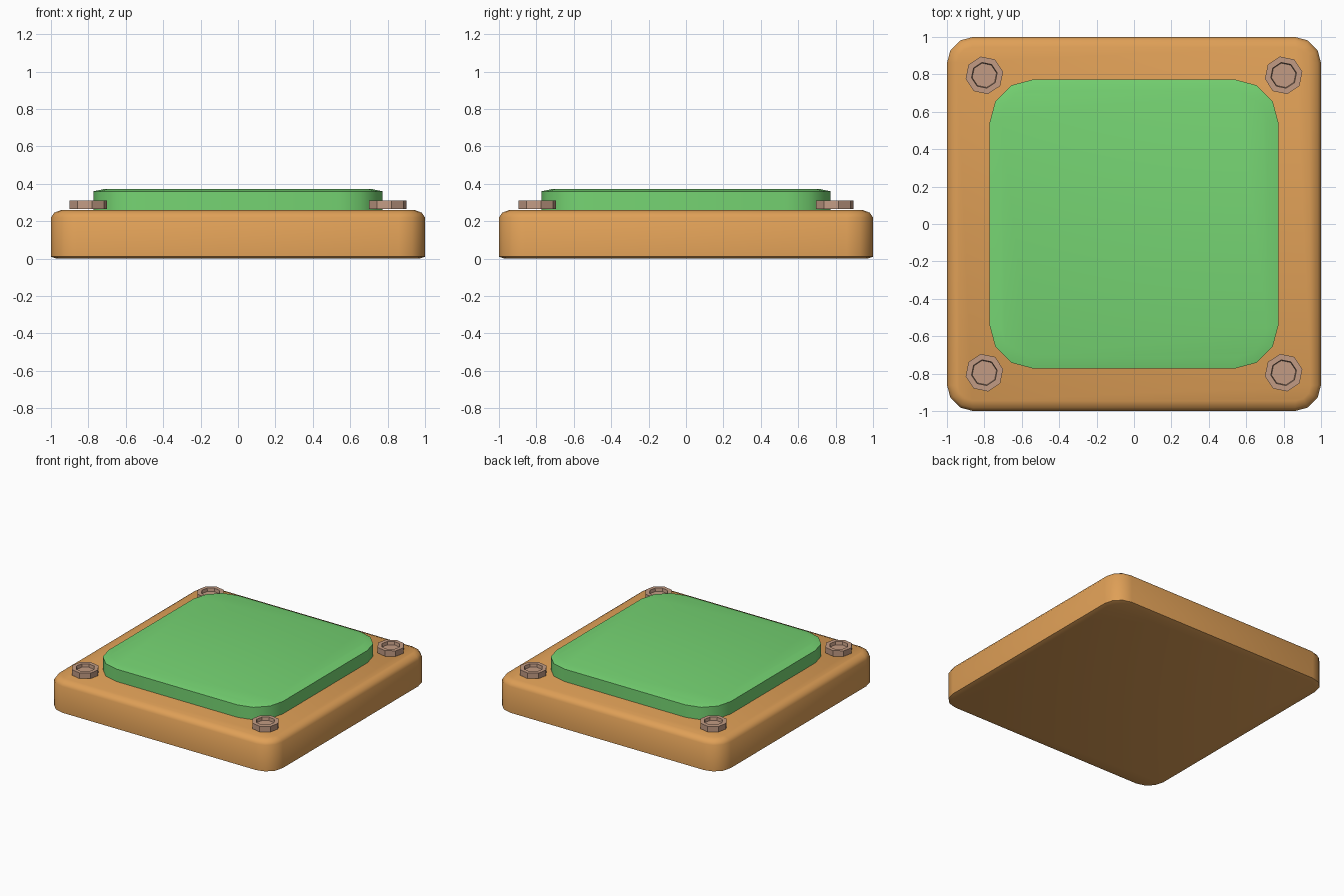
import bpy, bmesh
from math import cos, sin, pi, radians

if "Cube" in bpy.data.objects:
    bpy.data.objects.remove(bpy.data.objects["Cube"])


def material(name, color):
    m = bpy.data.materials.new(name)
    m.use_nodes = True
    m.diffuse_color = (*color, 1)
    m.node_tree.nodes["Principled BSDF"].inputs["Base Color"].default_value = (*color, 1)
    return m


def rounded_square(half, radius, segments=3):
    points = []
    for quarter in range(4):
        mid = pi / 4 + quarter * pi / 2
        cx = (half - radius) * (1 if cos(mid) > 0 else -1)
        cy = (half - radius) * (1 if sin(mid) > 0 else -1)
        for s in range(segments + 1):
            a = (quarter + s / segments) * pi / 2
            points.append((cx + radius * cos(a), cy + radius * sin(a)))
    return points


def octagon(radius, turn):
    return [(radius * cos(turn + k * pi / 4), radius * sin(turn + k * pi / 4)) for k in range(8)]


def loft(name, rings, mat, location=(0, 0, 0), smooth=None):
    """Stack outlines from bottom to top and cap both ends."""
    bm = bmesh.new()
    loops = [[bm.verts.new((x, y, z)) for x, y in outline] for outline, z in rings]
    for low, high in zip(loops, loops[1:]):
        n = len(low)
        for i in range(n):
            j = (i + 1) % n
            bm.faces.new((low[i], low[j], high[j], high[i]))
    bm.faces.new(loops[0][::-1])
    bm.faces.new(loops[-1])
    mesh = bpy.data.meshes.new(name)
    bm.to_mesh(mesh)
    bm.free()
    mesh.materials.append(mat)
    obj = bpy.data.objects.new(name, mesh)
    obj.location = location
    bpy.context.collection.objects.link(obj)
    if smooth:
        bpy.ops.object.select_all(action="DESELECT")
        obj.select_set(True)
        bpy.context.view_layer.objects.active = obj
        bpy.ops.object.shade_smooth_by_angle(angle=radians(smooth))
    return obj


orange = material("warm orange", (0.74, 0.35, 0.095))
green = material("soft green", (0.18, 0.66, 0.17))
brown = material("dusty brown", (0.54, 0.33, 0.23))

# Base slab: thin lower chamfer, rounded upper rim
base_profile = [(0.97, 0.11, 0), (1, 0.14, 0.01), (1, 0.14, 0.22),
                (0.983, 0.122, 0.245), (0.945, 0.08, 0.26)]
loft("base", [(rounded_square(h, r), z) for h, r, z in base_profile], orange, smooth=40)

# Raised button pad with a shallow sloped rim
pad_profile = [(0.773, 0.235, 0.25), (0.773, 0.235, 0.36), (0.71, 0.15, 0.373)]
loft("button_pad", [(rounded_square(h, r), z) for h, r, z in pad_profile], green, smooth=40)

# Corner bolts: octagonal heads with a recessed centre
bolt_profile = [(0.102, 0), (0.102, 0.045), (0.07, 0.045), (0.066, 0.02)]
for sx, side in ((-1, "right"), (1, "left")):
    for sy, end in ((-1, "front"), (1, "back")):
        turn = radians(11)
        loft(f"bolt_{end}_{side}", [(octagon(r, turn), z) for r, z in bolt_profile],
             brown, (sx * 0.8, sy * 0.795, 0.265))
